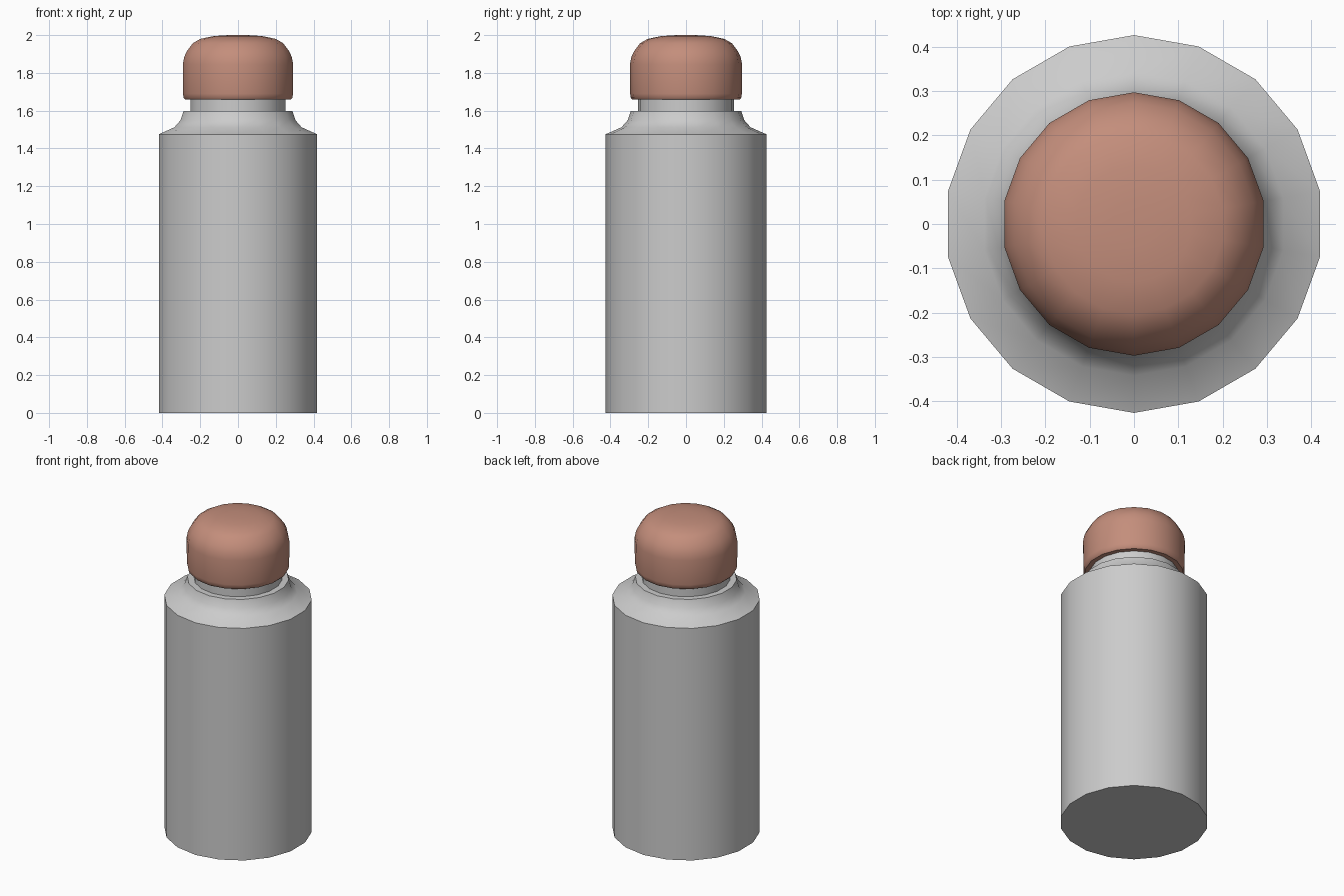
import bpy, bmesh
from math import pi, sin, cos, radians

if "Cube" in bpy.data.objects:
    bpy.data.objects.remove(bpy.data.objects["Cube"])

SIDES = 18


def lathe(name, profile, color=None):
    """Revolve (radius, height) points around z; radius 0 makes a pole, open ends are capped."""
    bm = bmesh.new()
    rings = []
    for r, z in profile:
        if r == 0:
            rings.append([bm.verts.new((0, 0, z))] * SIDES)
        else:
            angles = [pi / 2 + 2 * pi * i / SIDES for i in range(SIDES)]
            rings.append([bm.verts.new((r * cos(a), r * sin(a), z)) for a in angles])
    for low, high in zip(rings, rings[1:]):
        for i in range(SIDES):
            j = (i + 1) % SIDES
            corners = [low[i], low[j], high[j], high[i]]
            bm.faces.new(list(dict.fromkeys(corners)))
    for ring, (r, z) in ((rings[0], profile[0]), (rings[-1], profile[-1])):
        if r > 0:
            bm.faces.new(ring)
    bmesh.ops.recalc_face_normals(bm, faces=bm.faces[:])
    mesh = bpy.data.meshes.new(name)
    bm.to_mesh(mesh)
    bm.free()
    obj = bpy.data.objects.new(name, mesh)
    bpy.context.collection.objects.link(obj)
    if color:
        mat = bpy.data.materials.new(name + "_color")
        mat.diffuse_color = color
        mat.use_nodes = True
        mat.node_tree.nodes["Principled BSDF"].inputs["Base Color"].default_value = mat.diffuse_color
        mesh.materials.append(mat)
    bpy.ops.object.select_all(action='DESELECT')
    obj.select_set(True)
    bpy.context.view_layer.objects.active = obj
    bpy.ops.object.shade_smooth_by_angle(angle=radians(35))
    return obj


# Body with concave shoulder, ledge and neck
lathe("bottle_body", [
    (0.426, 0), (0.426, 1.475), (0.342, 1.512), (0.309, 1.549),
    (0.293, 1.597), (0.255, 1.597), (0.255, 1.68)])

# Domed cap
lathe("bottle_cap", [
    (0.283, 1.658), (0.292, 1.668), (0.296, 1.69), (0.297, 1.845), (0.289, 1.885),
    (0.274, 1.916), (0.243, 1.957), (0.203, 1.98), (0.13, 1.995), (0.05, 2.0), (0, 2.0)],
    color=(0.55, 0.27, 0.2, 1))
